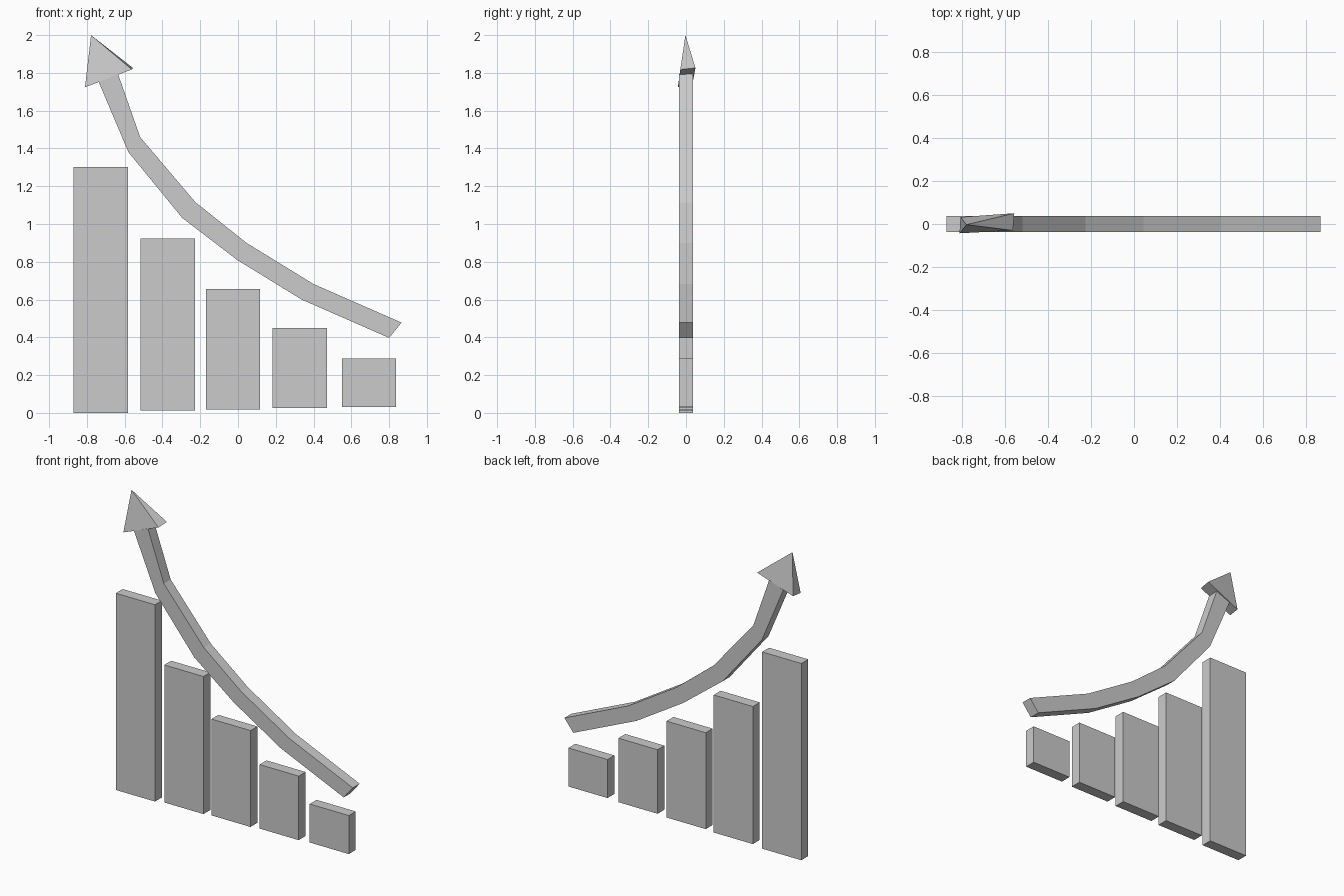
import bpy, bmesh

if "Cube" in bpy.data.objects:
    bpy.data.objects.remove(bpy.data.objects["Cube"])

Y0, Y1 = -0.036, 0.036


def finish(name, bm):
    bmesh.ops.recalc_face_normals(bm, faces=bm.faces)
    mesh = bpy.data.meshes.new(name)
    bm.to_mesh(mesh)
    bm.free()
    obj = bpy.data.objects.new(name, mesh)
    bpy.context.collection.objects.link(obj)
    return obj


def loft(name, rings):
    """Closed tube of quads through four-point rings."""
    bm = bmesh.new()
    vs = [[bm.verts.new(p) for p in ring] for ring in rings]
    bm.faces.new(vs[0])
    bm.faces.new(vs[-1])
    for a, b in zip(vs, vs[1:]):
        for i in range(4):
            j = (i + 1) % 4
            bm.faces.new((a[i], a[j], b[j], b[i]))
    return finish(name, bm)


# Chart bars: left x, bottom z, top z
bars = [(-0.87, 0.0, 1.303), (-0.515, 0.012, 0.923), (-0.17, 0.019, 0.657),
        (0.183, 0.026, 0.45), (0.55, 0.032, 0.287)]
for n, (x, z0, z1) in enumerate(bars, 1):
    rings = [[(x, Y0, z), (x + 0.287, Y0, z), (x + 0.287, Y1, z), (x, Y1, z)]
             for z in (z0, z1)]
    loft(f"bar_{n}", rings)

# Bent arrow shaft: matching points on upper and lower edges
upper = [(0.866, 0.478), (0.40, 0.682), (0.045, 0.90), (-0.225, 1.115),
         (-0.518, 1.46), (-0.635, 1.794)]
lower = [(0.80, 0.397), (0.337, 0.60), (-0.005, 0.81), (-0.295, 1.032),
         (-0.58, 1.38), (-0.738, 1.753)]
loft("arrow_shaft", [[(u[0], Y0, u[1]), (u[0], Y1, u[1]),
                      (l[0], Y1, l[1]), (l[0], Y0, l[1])]
                     for u, l in zip(upper, lower)])

# Arrow head: slightly twisted four-sided pyramid
bm = bmesh.new()
base = [bm.verts.new(p) for p in
        [(-0.81, -0.043, 1.724), (-0.562, -0.03, 1.818),
         (-0.556, 0.05, 1.826), (-0.806, 0.032, 1.73)]]
tip = bm.verts.new((-0.778, -0.003, 2.0))
bm.faces.new(base)
for i in range(4):
    bm.faces.new((base[i], base[(i + 1) % 4], tip))
finish("arrow_head", bm)
